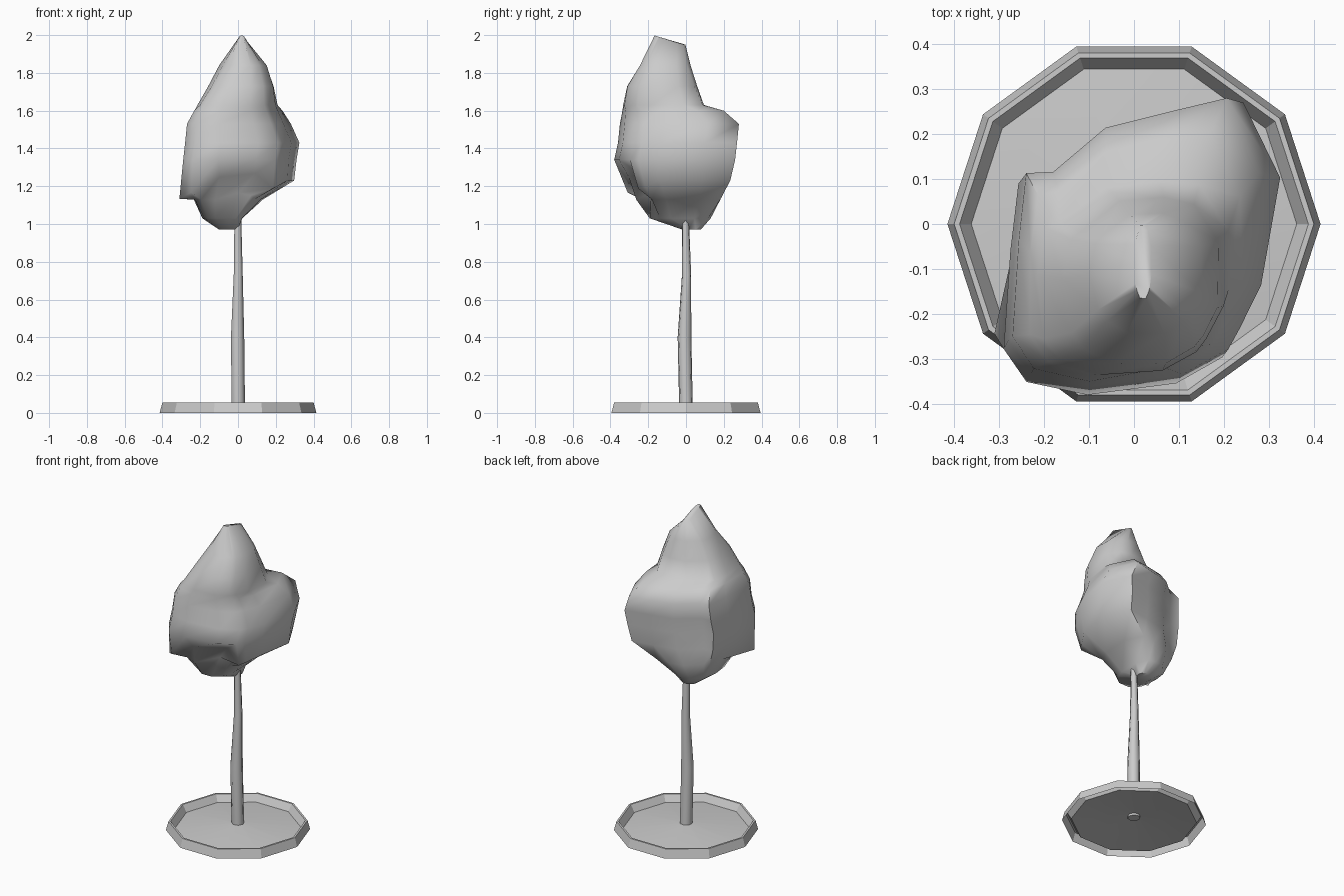
import bpy, bmesh, math
from mathutils import Vector

old = bpy.data.objects.get("Cube")
if old:
    bpy.data.objects.remove(old, do_unlink=True)

grey = bpy.data.materials.new("plain grey")
grey.use_nodes = True
colour = (0.6, 0.6, 0.6, 1)
grey.diffuse_color = colour
grey.node_tree.nodes["Principled BSDF"].inputs["Base Color"].default_value = colour


def loft(name, rings, cap_start, cap_end, smooth_angle=None):
    """Join rings of points into one skin, with optional end caps."""
    bm = bmesh.new()
    loops = [[bm.verts.new(p) for p in ring] for ring in rings]
    count = len(loops[0])
    for low, high in zip(loops, loops[1:]):
        for i in range(count):
            j = (i + 1) % count
            bm.faces.new((low[i], low[j], high[j], high[i]))
    if cap_start:
        bm.faces.new(loops[0][::-1])
    if cap_end:
        bm.faces.new(loops[-1])
    bm.normal_update()
    mesh = bpy.data.meshes.new(name)
    bm.to_mesh(mesh)
    bm.free()
    mesh.materials.append(grey)
    obj = bpy.data.objects.new(name, mesh)
    bpy.context.collection.objects.link(obj)
    if smooth_angle:
        bpy.ops.object.select_all(action="DESELECT")
        obj.select_set(True)
        bpy.context.view_layer.objects.active = obj
        bpy.ops.object.shade_smooth_by_angle(angle=math.radians(smooth_angle))
    return obj


def circle(radius, z, sides, x=0, y=0):
    turn = math.tau / sides
    return [Vector((x + radius * math.cos(i * turn), y + radius * math.sin(i * turn), z))
            for i in range(sides)]


# Shallow ten-sided tray: outer wall, rim, inner wall and gently domed floor
tray_profile = [(0.415, 0), (0.4, 0.055), (0.388, 0.055), (0.362, 0.012), (0.03, 0.044)]
loft("tray", [circle(r, z, 10) for r, z in tray_profile], False, True, 25)

# Slightly bent, tapering trunk
trunk_path = [(0, 0, 0.037, 0.03), (-0.004, -0.008, 0.037, 0.4),
              (0, 0.003, 0.025, 0.73), (-0.002, -0.004, 0.018, 1.08)]
loft("trunk", [circle(r, z, 7, x, y) for x, y, r, z in trunk_path], True, True, 60)

# Lopsided plan of the crown, in a square from -1 to 1
crown_plan = [Vector(p) for p in (
    (1, 0.47), (0.73, 1), (0.25, 0.9), (-0.25, 0.79), (-0.67, 0.48),
    (-0.89, 0.47), (-0.95, 0), (-1, -0.68), (-0.83, -0.91), (-0.38, -1),
    (0.28, -0.92), (0.62, -0.74), (0.7, -0.6), (0.86, -0.29))]

# Crown levels: height, left, right, front, back, roundness of the plan
crown_levels = [
    (0.97, -0.10, 0.00, -0.02, 0.08, 1.0),
    (1.03, -0.19, 0.03, -0.20, 0.14, 0.7),
    (1.13, -0.24, 0.14, -0.27, 0.20, 0.4),
    (1.23, -0.28, 0.30, -0.34, 0.24, 0.1),
    (1.34, -0.29, 0.31, -0.38, 0.26, 0.0),
    (1.43, -0.28, 0.325, -0.36, 0.27, 0.0),
    (1.53, -0.27, 0.28, -0.35, 0.28, 0.0),
    (1.60, -0.24, 0.24, -0.34, 0.21, 0.2),
    (1.63, -0.22, 0.22, -0.34, 0.11, 0.5),
    (1.73, -0.16, 0.20, -0.32, 0.07, 0.7),
    (1.84, -0.10, 0.16, -0.25, 0.03, 0.9),
    (1.95, 0.00, 0.04, -0.17, 0.00, 1.0),
]
# Lumps and hollows: centre, push, reach
crown_lumps = [
    ((-0.27, -0.26, 1.22), (-0.04, 0.0, -0.11), 0.11),   # hanging flap
    ((0.02, -0.29, 1.21), (0.0, 0.12, 0.06), 0.15),      # hollow under the front
    ((0.15, -0.24, 1.21), (-0.01, 0.02, -0.07), 0.09),   # hanging fold
    ((0.02, -0.17, 1.95), (0.0, 0.0, 0.05), 0.1),        # peak
]


def crown_ring(z, left, right, front, back, roundness):
    ring = []
    for corner in crown_plan:
        x, y = corner.lerp(corner.normalized(), roundness)
        point = Vector((((1 - x) * left + (1 + x) * right) / 2,
                        ((1 - y) * front + (1 + y) * back) / 2, z))
        moved = point.copy()
        for centre, push, reach in crown_lumps:
            near = max(0, 1 - (point - Vector(centre)).length / reach)
            moved += Vector(push) * near ** 0.6
        ring.append(moved)
    return ring


loft("crown", [crown_ring(*level) for level in crown_levels], True, True, 60)
